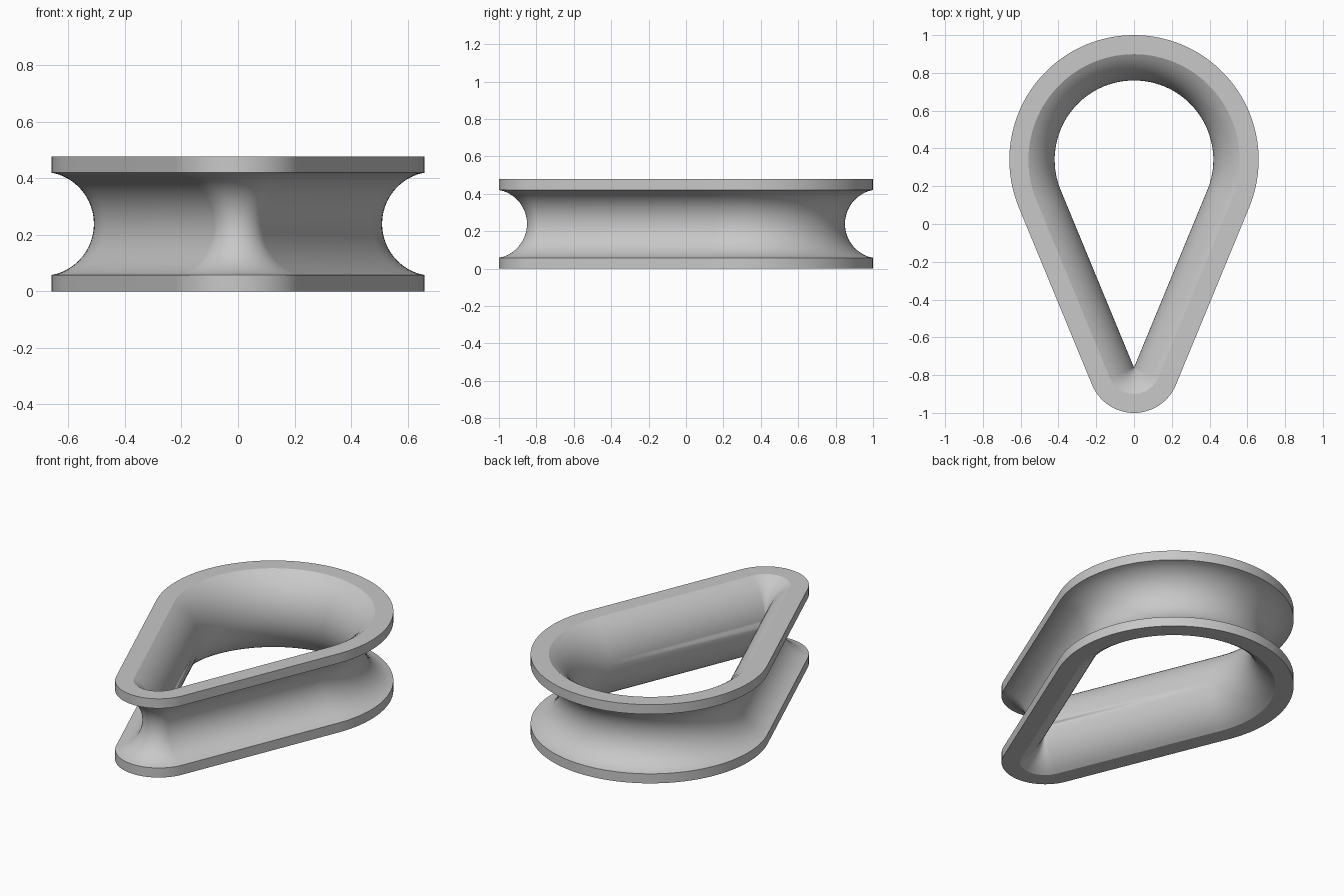
import bpy, bmesh, math
from mathutils import Vector

cube = bpy.data.objects.get("Cube")
if cube:
    bpy.data.objects.remove(cube, do_unlink=True)

# Main dimensions
HEIGHT = 0.478        # overall thickness
RIM = 0.058           # thickness of each flange edge
WIDTH = 0.24          # inner path to outer rim
EYE_R = 0.42          # radius of the round end of the opening
EYE_Y, TIP_Y = 0.34, -0.76
ARC_D = 0.275         # distance of the groove centre from the inner path
GROOVE_R = 0.185
MID = HEIGHT / 2

# Plain metal
metal = bpy.data.materials.new("grey metal")
metal.use_nodes = True
grey = (0.58, 0.58, 0.58, 1)
metal.diffuse_color = grey
metal.node_tree.nodes["Principled BSDF"].inputs["Base Color"].default_value = grey


def arc(radius, half_height, steps):
    """Arc bulging inward, from bottom to top, as (distance, z)."""
    sweep = math.asin(half_height / radius)
    angles = [sweep * (2 * i / steps - 1) for i in range(steps + 1)]
    return [(ARC_D - radius * math.cos(t), MID + radius * math.sin(t)) for t in angles]


# Cross-section: curved inner face, two square flanges, rope groove
inner = arc(ARC_D, MID, 24)
groove = arc(GROOVE_R, MID - RIM, 24)
groove[0], groove[-1] = (WIDTH, RIM), (WIDTH, HEIGHT - RIM)
section = inner + [(WIDTH, HEIGHT)] + groove[::-1] + [(WIDTH, 0)]

# Teardrop path: round end, then a fan around the pointed end
lean = math.asin(EYE_R / (EYE_Y - TIP_Y))


def fan(y, radius, start, end, steps):
    for i in range(steps + 1):
        a = start + (end - start) * i / steps
        n = Vector((math.cos(a), math.sin(a), 0))
        yield Vector((0, y, 0)) + n * radius, n


path = list(fan(EYE_Y, EYE_R, -lean, math.pi + lean, 72))
path += list(fan(TIP_Y, 0, math.pi + lean, 2 * math.pi - lean, 36))

# Sweep the section round the path
bm = bmesh.new()
rings = [[bm.verts.new(p + n * d + Vector((0, 0, z))) for d, z in section] for p, n in path]
for i, ring in enumerate(rings):
    after = rings[(i + 1) % len(rings)]
    for j in range(len(section)):
        k = (j + 1) % len(section)
        bm.faces.new((ring[j], ring[k], after[k], after[j]))
bmesh.ops.remove_doubles(bm, verts=bm.verts, dist=0.0001)
bmesh.ops.recalc_face_normals(bm, faces=bm.faces)

mesh = bpy.data.meshes.new("rope_thimble")
bm.to_mesh(mesh)
bm.free()
mesh.materials.append(metal)
thimble = bpy.data.objects.new("rope_thimble", mesh)
bpy.context.collection.objects.link(thimble)

# Smooth curves with crisp flange edges
bpy.ops.object.select_all(action='DESELECT')
thimble.select_set(True)
bpy.context.view_layer.objects.active = thimble
bpy.ops.object.shade_smooth_by_angle(angle=math.radians(25))
